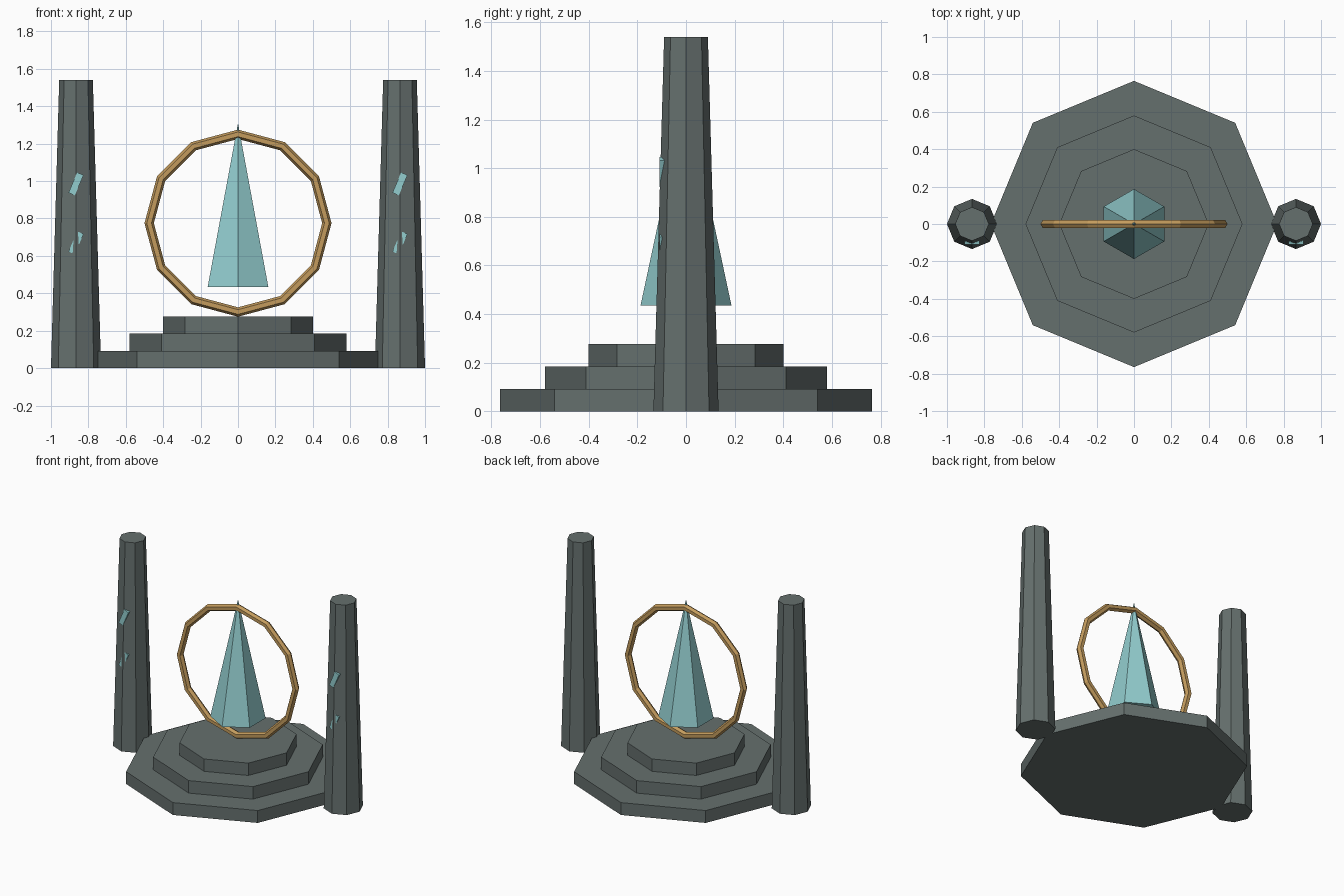
import bpy
from math import radians, pi

if "Cube" in bpy.data.objects:
    bpy.data.objects.remove(bpy.data.objects["Cube"])


def material(name, rgb):
    m = bpy.data.materials.new(name)
    m.diffuse_color = (*rgb, 1)
    m.use_nodes = True
    m.node_tree.nodes["Principled BSDF"].inputs["Base Color"].default_value = m.diffuse_color
    return m


stone = material("stone", (0.13, 0.16, 0.155))
crystal_mat = material("crystal", (0.29, 0.61, 0.62))
bronze = material("bronze", (0.55, 0.33, 0.11))


def finish(name, mat):
    ob = bpy.context.object
    ob.name = name
    ob.data.materials.append(mat)
    return ob


def prism(name, sides, r1, r2, z0, z1, mat, x=0):
    # tapered prism with a corner pointing along +y
    bpy.ops.mesh.primitive_cone_add(vertices=sides, radius1=r1, radius2=r2,
                                    depth=z1 - z0, location=(x, 0, (z0 + z1) / 2))
    return finish(name, mat)


# stepped octagonal base
for name, r, z0, z1 in (("lower_step", 0.765, 0, 0.092),
                        ("middle_step", 0.58, 0.092, 0.185),
                        ("upper_step", 0.40, 0.185, 0.277)):
    prism(name, 8, r, r, z0, z1, stone)

# tapered pillars with slanted rune inlays on the front
for side, x in (("left", -0.866), ("right", 0.866)):
    prism(side + "_pillar", 8, 0.134, 0.09, 0, 1.54, stone, x)
    for part, z in (("upper", 0.985), ("lower", 0.67)):
        bpy.ops.mesh.primitive_cube_add(size=1, location=(x, -0.099, z),
                                        rotation=(0, radians(23), 0))
        bpy.context.object.scale = (0.037, 0.02, 0.118)
        finish(f"{side}_{part}_inlay", crystal_mat)

# floating hexagonal crystal
prism("crystal", 6, 0.187, 0, 0.435, 1.31, crystal_mat)

# upright twelve-sided ring
bpy.ops.mesh.primitive_torus_add(major_segments=12, minor_segments=6,
                                 major_radius=0.475, minor_radius=0.025,
                                 location=(0, 0, 0.775), rotation=(pi / 2, 0, 0))
ring = finish("ring", bronze)
for p in ring.data.polygons:
    p.use_smooth = False
